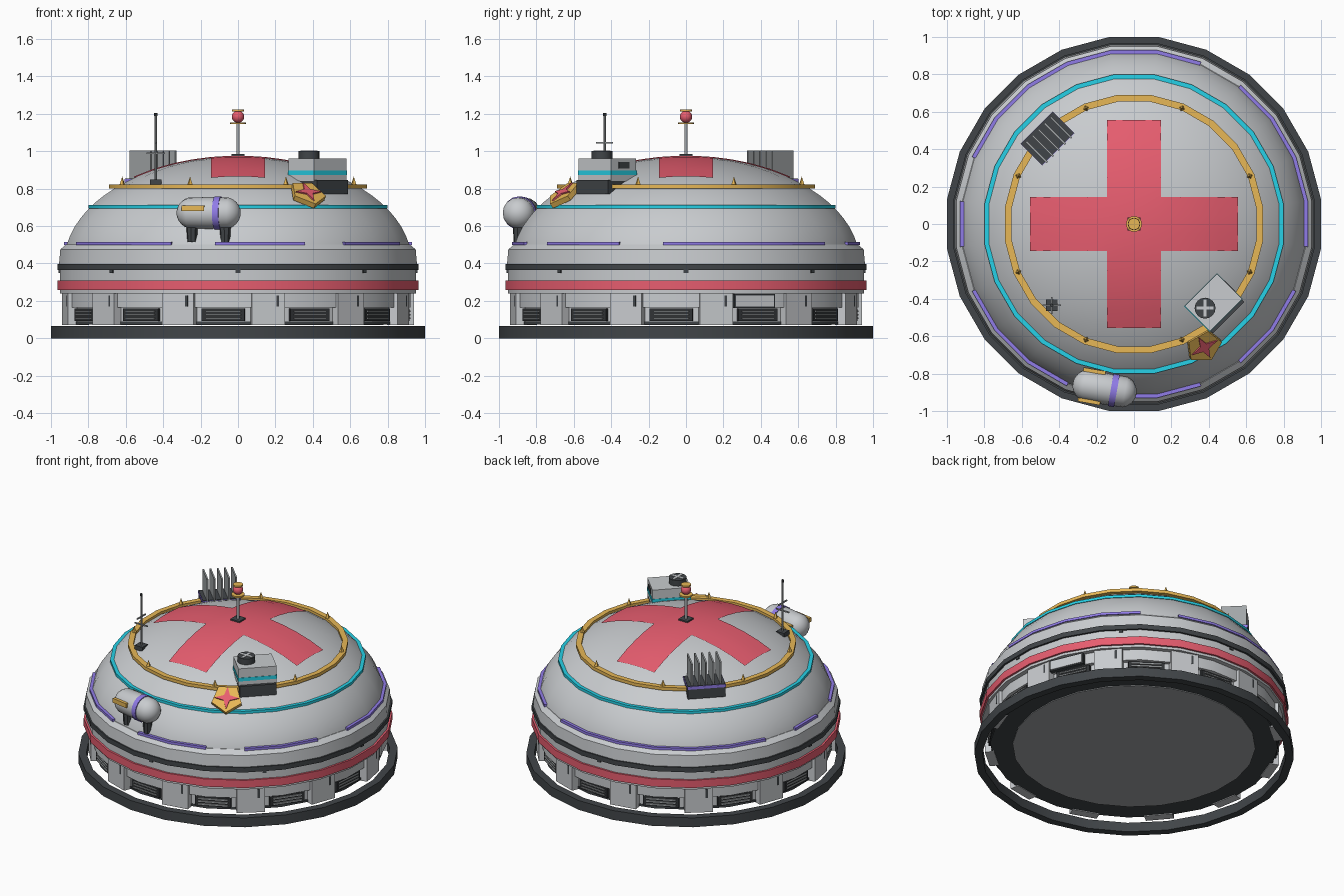
import bpy, bmesh, math
from math import radians, cos, sin, sqrt, pi
from mathutils import Matrix, Vector

cube = bpy.data.objects.get("Cube")
if cube:
    bpy.data.objects.remove(cube, do_unlink=True)

SIDES = 24
STEP = 360 / SIDES
FLAT = 1 / cos(pi / SIDES)      # flat-to-flat radius to corner radius
DOME_R, DOME_Z, DOME_H = 0.93, 0.40, 0.57
made = []


def material(name, r, g, b):
    m = bpy.data.materials.new(name)
    m.use_nodes = True
    m.diffuse_color = (r, g, b, 1)
    m.node_tree.nodes["Principled BSDF"].inputs["Base Color"].default_value = (r, g, b, 1)
    return m


PALE = material("pale grey", 0.58, 0.60, 0.62)
MID = material("mid grey", 0.36, 0.38, 0.39)
DARK = material("dark grey", 0.053, 0.06, 0.066)
BLACK = material("near black", 0.03, 0.033, 0.036)
RED = material("red", 0.80, 0.11, 0.16)
GOLD = material("gold", 0.86, 0.51, 0.10)
CYAN = material("cyan", 0.02, 0.64, 0.80)
PURPLE = material("purple", 0.28, 0.20, 0.80)


def finish(name, bm, mat, matrix=None):
    bmesh.ops.remove_doubles(bm, verts=bm.verts, dist=0.0001)
    bmesh.ops.recalc_face_normals(bm, faces=bm.faces)
    mesh = bpy.data.meshes.new(name)
    bm.to_mesh(mesh)
    bm.free()
    mesh.materials.append(mat)
    ob = bpy.data.objects.new(name, mesh)
    bpy.context.collection.objects.link(ob)
    if matrix:
        ob.matrix_world = matrix
    made.append(ob)
    return ob


def place(x, y, z, turn=0):
    return Matrix.Translation((x, y, z)) @ Matrix.Rotation(radians(turn), 4, "Z")


def polar(angle, r, z):
    return place(r * cos(radians(angle)), r * sin(radians(angle)), z, angle)


def box(name, size, mat, matrix):
    bm = bmesh.new()
    bmesh.ops.create_cube(bm, size=1, matrix=Matrix.Diagonal((*size, 1)))
    return finish(name, bm, mat, matrix)


def cylinder(name, r, h, mat, matrix, top=None, n=16):
    bm = bmesh.new()
    bmesh.ops.create_cone(bm, cap_ends=True, segments=n, radius1=r,
                          radius2=r if top is None else top, depth=h)
    return finish(name, bm, mat, matrix)


def lathe(name, profile, mat, start=STEP / 2, end=360 + STEP / 2, closed=True):
    """Turn a profile of (flat radius, height) points around the z axis."""
    bm = bmesh.new()
    rings = []
    for i in range(round((end - start) / STEP) + 1):
        a = radians(start + i * STEP)
        rings.append([bm.verts.new((r * FLAT * cos(a), r * FLAT * sin(a), z)) for r, z in profile])
    n = len(profile)
    for p, q in zip(rings, rings[1:]):
        for j in range(n if closed else n - 1):
            k = (j + 1) % n
            bm.faces.new((p[j], q[j], q[k], p[k]))
    if closed and end - start < 360:
        bm.faces.new(rings[0])
        bm.faces.new(rings[-1])
    return finish(name, bm, mat)


def band(name, r0, r1, z0, z1, mat, **kw):
    return lathe(name, [(r0, z0), (r1, z0), (r1, z1), (r0, z1)], mat, **kw)


def dome_z(r):
    return DOME_Z + DOME_H * sqrt(max(0, 1 - (r / (DOME_R * FLAT)) ** 2))


def prism(name, points, depth, mat, matrix):
    bm = bmesh.new()
    face = bm.faces.new([bm.verts.new((x, y, 0)) for x, y in points])
    ext = bmesh.ops.extrude_face_region(bm, geom=[face])
    bmesh.ops.translate(bm, vec=(0, 0, depth),
                        verts=[v for v in ext["geom"] if isinstance(v, bmesh.types.BMVert)])
    return finish(name, bm, mat, matrix)


# Foundation, floor and lower wall
band("base_ring", 0.95, 1.0, 0, 0.065, DARK)
band("floor", 0, 0.90, 0.075, 0.09, DARK)
band("floor_panel", 0, 0.76, 0.07, 0.076, MID)
band("recessed_wall", 0.85, 0.895, 0.085, 0.25, PALE)
band("lintel", 0.88, 0.922, 0.165, 0.25, PALE)
band("upper_wall", 0.88, 0.953, 0.24, 0.37, PALE)
band("red_band", 0.94, 0.966, 0.257, 0.31, RED)
band("dark_band", 0.94, 0.966, 0.365, 0.398, DARK)
lathe("dome_collar", [(0.90, 0.395), (0.957, 0.395), (0.95, 0.475), (0.918, 0.502), (0.90, 0.502)], PALE)

# Bays around the wall: vents with slats, and pillars between them
for i in range(12):
    a = -5 + 30 * i
    box("vent", (0.02, 0.23, 0.068), BLACK, polar(a, 0.90, 0.126))
    for z in (0.107, 0.126, 0.145):
        box("vent_slat", (0.012, 0.19, 0.008), MID, polar(a, 0.912, z))
    box("pillar", (0.06, 0.18, 0.18), PALE, polar(a + 15, 0.91, 0.16))
    box("pillar_slot", (0.006, 0.014, 0.06), DARK, polar(a + 18, 0.939, 0.2))
for i in range(8):
    box("bolt", (0.02, 0.025, 0.015), DARK, polar(45 * i, 0.95, 0.357))
box("wall_cabinet_frame", (0.03, 0.235, 0.075), DARK, polar(23, 0.925, 0.2))
box("wall_cabinet", (0.04, 0.22, 0.06), PALE, polar(23, 0.925, 0.2))

# Dome shell and its painted rings
arc = [(DOME_R * cos(t), DOME_Z + DOME_H * sin(t))
       for t in (pi / 2 * i / 18 for i in range(19))]
lathe("dome", arc, PALE, closed=False)
for a, b in ((-97.5, -67.5), (-52.5, -22.5), (-7.5, 52.5), (67.5, 157.5),
             (172.5, 187.5), (202.5, 247.5)):
    band("purple_stripe", 0.89, 0.93, 0.498, 0.515, PURPLE, start=a, end=b)
band("cyan_ring", 0.76, 0.80, 0.695, 0.713, CYAN)
band("gold_ring", 0.654, 0.69, 0.80, 0.822, GOLD)
for i in range(8):
    cylinder("gold_spike", 0.016, 0.045, GOLD, polar(22.5 + 45 * i, 0.67, 0.842), top=0, n=4)

# Red cross draped over the dome
ARM, HALF = 0.555, 0.145
steps = [HALF + (ARM - HALF) * i / 4 for i in range(5)]
grid = [-s for s in reversed(steps)] + [-HALF / 3, HALF / 3] + steps
bm = bmesh.new()
for x0, x1 in zip(grid, grid[1:]):
    for y0, y1 in zip(grid, grid[1:]):
        if min(abs(x0 + x1), abs(y0 + y1)) / 2 < HALF:
            bm.faces.new([bm.verts.new((x, y, dome_z(math.hypot(x, y)) + 0.007))
                          for x, y in ((x0, y0), (x1, y0), (x1, y1), (x0, y1))])
finish("red_cross", bm, RED)

# Beacon on the crown
box("beacon_foot", (0.07, 0.07, 0.02), DARK, place(0, 0, 0.975))
cylinder("beacon_pole", 0.009, 0.18, MID, place(0, 0, 1.06))
cylinder("beacon_tray", 0.042, 0.01, GOLD, place(0, 0, 1.15))
cylinder("beacon_cap", 0.032, 0.01, GOLD, place(0, 0, 1.218))
bm = bmesh.new()
bmesh.ops.create_uvsphere(bm, u_segments=16, v_segments=10, radius=0.033)
finish("beacon_lamp", bm, RED, place(0, 0, 1.185))

# Aerial
box("aerial_foot", (0.06, 0.06, 0.03), DARK, place(-0.44, -0.435, 0.835))
cylinder("aerial_mast", 0.006, 0.37, MID, place(-0.44, -0.435, 1.015), n=8)
cylinder("aerial_tip", 0.009, 0.015, DARK, place(-0.44, -0.435, 1.197), n=8)
box("aerial_bar", (0.008, 0.09, 0.008), MID, place(-0.44, -0.435, 1.045))
box("aerial_bar", (0.10, 0.008, 0.008), MID, place(-0.44, -0.435, 0.99))

# Radiator with upright fins
rad = place(-0.455, 0.45, 0, 135)
box("radiator_base", (0.16, 0.24, 0.09), DARK, rad @ place(0.01, 0, 0.81))
box("radiator_stripe", (0.165, 0.245, 0.02), PURPLE, rad @ place(0.01, 0, 0.842))
for i in range(5):
    box("radiator_fin", (0.16, 0.01, 0.15), MID, rad @ place(0, (i - 2) * 0.046, 0.93))

# Rooftop air unit
unit = place(0.425, -0.42, 0, -45)
box("unit_base", (0.20, 0.235, 0.075), DARK, unit @ place(0.015, 0, 0.808))
box("unit_body", (0.19, 0.245, 0.12), PALE, unit @ place(0, 0, 0.90))
box("unit_stripe", (0.195, 0.25, 0.024), CYAN, unit @ place(0, 0, 0.885))
box("unit_grille", (0.08, 0.006, 0.035), DARK, unit @ place(0, 0.123, 0.925))
cylinder("unit_fan", 0.056, 0.042, DARK, place(0.38, -0.45, 0.979))
for turn in (0, 90):
    box("fan_blade", (0.09, 0.016, 0.004), PALE, place(0.38, -0.45, 1.001, turn))

# Badge lying on the dome slope
ex, ey = 0.365, -0.64
ez = dome_z(math.hypot(ex, ey))
out = Vector((ex / DOME_R ** 2, ey / DOME_R ** 2, (ez - DOME_Z) / DOME_H ** 2)).normalized()
side = Vector((-ey, ex, 0)).normalized()
badge = Matrix((side, out.cross(side), out)).transposed().to_4x4()
badge.translation = Vector((ex, ey, ez)) + out * 0.005
penta = [(0.1 * cos(t), 0.1 * sin(t)) for t in (-pi / 2 + i * 2 * pi / 5 for i in range(5))]
star = [(r * cos(i * pi / 4), r * sin(i * pi / 4)) for i, r in enumerate([0.078, 0.026] * 4)]
prism("badge_plate", penta, 0.03, GOLD, badge)
prism("badge_star", star, 0.008, RED, badge @ place(0, 0, 0.03))

# Storage tank on legs
tank = place(-0.157, -0.88, 0.67, -10)
lay = tank @ Matrix.Rotation(pi / 2, 4, "Y")
bm = bmesh.new()
bmesh.ops.create_uvsphere(bm, u_segments=16, v_segments=12, radius=0.085)
for v in bm.verts:
    if abs(v.co.z) > 0.001:
        v.co.z += math.copysign(0.088, v.co.z)
finish("tank", bm, PALE, lay)
cylinder("tank_band", 0.089, 0.034, PURPLE, lay @ place(0, 0, 0.05))
for s in (-1, 1):
    box("tank_plate", (0.12, 0.02, 0.03), GOLD, tank @ place(-0.07, s * 0.082, 0.025))
    cylinder("tank_leg", 0.026, 0.14, DARK, tank @ place(s * 0.09, 0, -0.085), top=0.034, n=8)

# Smooth the round parts, keep hard edges
bpy.ops.object.select_all(action="DESELECT")
for ob in made:
    ob.select_set(True)
bpy.context.view_layer.objects.active = made[0]
bpy.ops.object.shade_smooth_by_angle(angle=radians(30))
